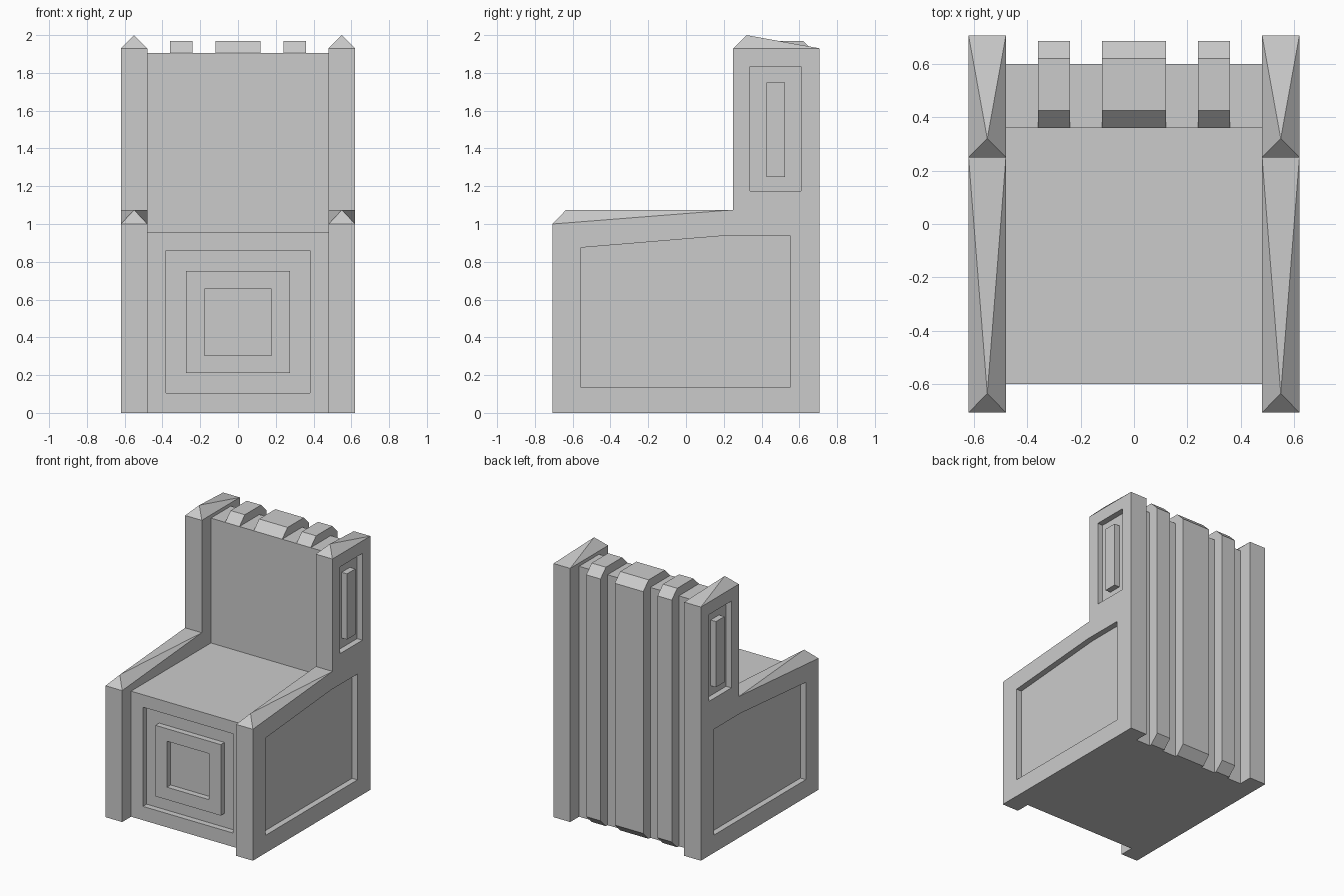
import bpy, bmesh

if "Cube" in bpy.data.objects:
    bpy.data.objects.remove(bpy.data.objects["Cube"])


def finish(name, bm):
    bmesh.ops.recalc_face_normals(bm, faces=bm.faces)
    me = bpy.data.meshes.new(name)
    bm.to_mesh(me)
    bm.free()
    ob = bpy.data.objects.new(name, me)
    bpy.context.collection.objects.link(ob)
    return ob


def prism(name, profile, axis, a, b):
    """Extrude a (y,z) profile along x, or an (x,z) profile along y."""
    bm = bmesh.new()
    put = (lambda p, t: (t, p[0], p[1])) if axis == 'x' else (lambda p, t: (p[0], t, p[1]))
    lo = [bm.verts.new(put(p, a)) for p in profile]
    hi = [bm.verts.new(put(p, b)) for p in profile]
    bm.faces.new(lo)
    bm.faces.new(hi)
    for i in range(len(lo)):
        j = (i + 1) % len(lo)
        bm.faces.new((lo[i], lo[j], hi[j], hi[i]))
    return finish(name, bm)


def rect(u0, u1, v0, v1):
    return [(u0, v0), (u1, v0), (u1, v1), (u0, v1)]


def carve(ob, cutter):
    m = ob.modifiers.new("recess", 'BOOLEAN')
    m.operation, m.solver, m.object = 'DIFFERENCE', 'EXACT', cutter
    bpy.context.view_layer.objects.active = ob
    bpy.ops.object.modifier_apply(modifier=m.name)
    bpy.data.objects.remove(cutter)


def mirror(ob):
    ob.modifiers.new("mirror", 'MIRROR').use_axis[0] = True


D = 0.045  # recess depth
FRONT, BACK, OUT, IN = -0.6, 0.6, 0.62, 0.48

# Seat and backrest core, with a recess in the front
core = prism("seat_and_back", [(FRONT, 0), (BACK, 0), (BACK, 1.905), (0.36, 1.905),
                               (0.36, 0.955), (FRONT, 0.955)], 'x', -IN, IN)
carve(core, prism("cutter", rect(-0.38, 0.38, 0.105, 0.86), 'y', FRONT - 0.1, FRONT + D))

# Raised square frame in the front recess
frame = prism("front_frame", rect(-0.275, 0.275, 0.21, 0.75), 'y', FRONT, FRONT + D + 0.03)
carve(frame, prism("cutter", rect(-0.178, 0.178, 0.305, 0.655), 'y', FRONT - 0.1, FRONT + D))

# Side panel: armrest and post in one, each with a ridged top
Y = 0.707
outline = [(-Y, 0), (Y, 0), (Y, 1.93), (0.25, 1.93), (0.25, 1.075), (-Y, 1.0)]
bm = bmesh.new()
inner = [bm.verts.new((IN, y, z)) for y, z in outline]
outer = [bm.verts.new((OUT, y, z)) for y, z in outline]
mid = lambda y, z: bm.verts.new((0.55, y, z))
post_back, post_tip = mid(Y, 1.93), mid(0.32, 2.0)
arm_back, arm_tip = mid(0.25, 1.075), mid(-0.635, 1.075)
bm.faces.new(inner)
bm.faces.new(outer)
bm.faces.new((inner[0], inner[1], outer[1], outer[0]))
bm.faces.new((inner[1], inner[2], post_back, outer[2], outer[1]))
bm.faces.new((inner[3], inner[4], arm_back, outer[4], outer[3]))
bm.faces.new((inner[5], inner[0], outer[0], outer[5]))
for b, f, end, tip in ((2, 3, post_back, post_tip), (4, 5, arm_back, arm_tip)):
    bm.faces.new((inner[f], outer[f], tip))
    for side in (inner, outer):
        bm.faces.new((side[f], tip, side[b]))
        bm.faces.new((side[b], tip, end))
panel = finish("side_panel", bm)
arm_recess = [(-0.555, 0.135), (0.55, 0.135), (0.55, 0.94), (0.23, 0.94), (-0.555, 0.875)]
for profile in (arm_recess, rect(0.34, 0.61, 1.175, 1.835)):
    carve(panel, prism("cutter", profile, 'x', OUT - D, OUT + 0.1))
mirror(panel)

# Raised bar inside the upper recess of each post
mirror(prism("post_bar", rect(0.425, 0.525, 1.25, 1.75), 'x', OUT - D - 0.03, OUT))

# Chamfered ribs running over the top and down the back
rib = [(0.36, 1.905), (0.425, 1.97), (0.62, 1.97), (0.685, 1.905), (0.685, 0.065),
       (0.62, 0), (0.5, 0), (0.5, 1.88)]
prism("centre_rib", rib, 'x', -0.12, 0.12)
mirror(prism("outer_rib", rib, 'x', 0.24, 0.36))
